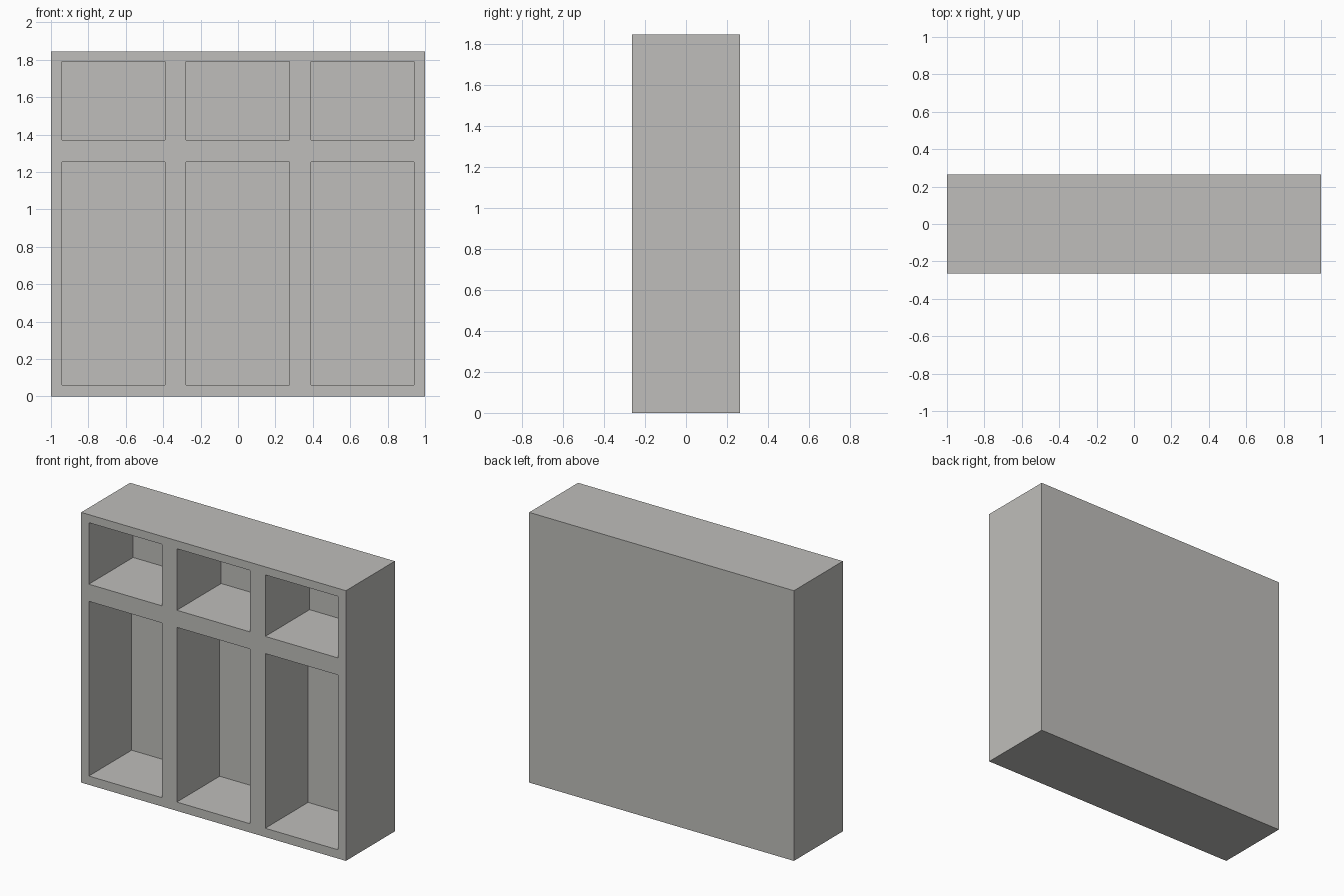
import bpy
import bmesh

if "Cube" in bpy.data.objects:
    bpy.data.objects.remove(bpy.data.objects["Cube"])

# Overall size and the grid lines of the front face
FRONT, BACK = -0.264, 0.264
XS = [-1.0, -0.942, -0.391, -0.277, 0.275, 0.391, 0.942, 1.0]
ZS = [0.0, 0.06, 1.253, 1.37, 1.79, 1.845]
LOWER_DEPTH, UPPER_DEPTH = 0.462, 0.478

grey = bpy.data.materials.new("warm_grey")
grey.diffuse_color = (0.52, 0.515, 0.495, 1.0)
grey.use_nodes = True
grey.node_tree.nodes["Principled BSDF"].inputs["Base Color"].default_value = grey.diffuse_color

bm = bmesh.new()

# Front face: every odd cell in both directions is a compartment opening
verts = [[bm.verts.new((x, FRONT, z)) for x in XS] for z in ZS]
lower, upper = [], []
for j in range(len(ZS) - 1):
    for i in range(len(XS) - 1):
        face = bm.faces.new((verts[j][i], verts[j][i + 1],
                             verts[j + 1][i + 1], verts[j + 1][i]))
        if i % 2 and j % 2:
            (lower if j == 1 else upper).append(face)

# Outer sides and back
rim = [e for e in bm.edges if e.is_boundary]
geom = bmesh.ops.extrude_edge_only(bm, edges=rim)["geom"]
back_verts = [g for g in geom if isinstance(g, bmesh.types.BMVert)]
for v in back_verts:
    v.co.y = BACK
bmesh.ops.holes_fill(bm, edges=[e for e in bm.edges if e.is_boundary], sides=0)

# Push the compartments into the body
for faces, depth in ((lower, LOWER_DEPTH), (upper, UPPER_DEPTH)):
    pockets = bmesh.ops.extrude_discrete_faces(bm, faces=faces)["faces"]
    for face in pockets:
        for v in face.verts:
            v.co.y = FRONT + depth

bmesh.ops.recalc_face_normals(bm, faces=bm.faces)

mesh = bpy.data.meshes.new("shelf_cabinet")
bm.to_mesh(mesh)
bm.free()
mesh.materials.append(grey)
cabinet = bpy.data.objects.new("shelf_cabinet", mesh)
bpy.context.collection.objects.link(cabinet)
